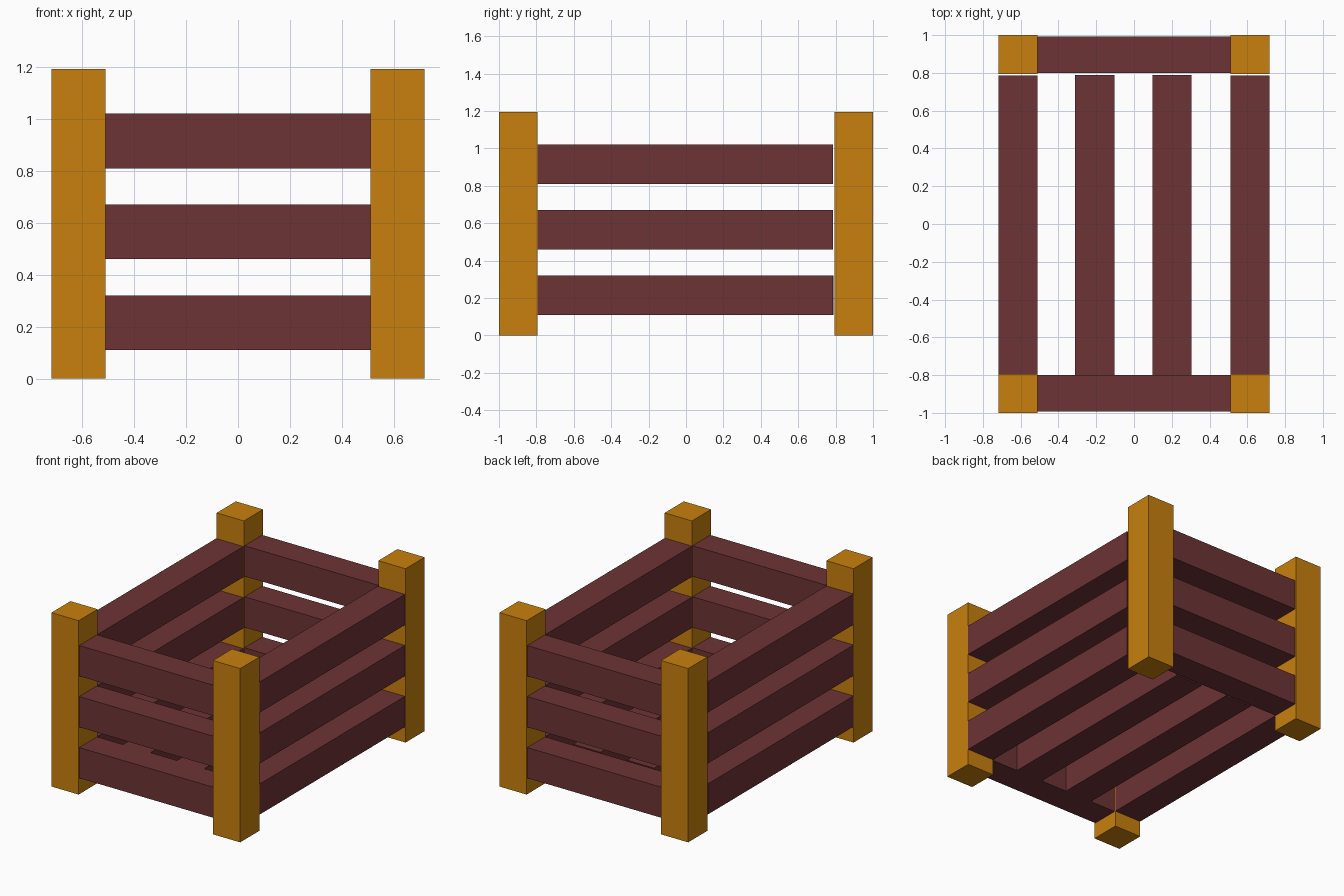
import bpy
from mathutils import Matrix, Vector

if "Cube" in bpy.data.objects:
    bpy.data.objects.remove(bpy.data.objects["Cube"])


def material(name, rgb):
    m = bpy.data.materials.new(name)
    m.diffuse_color = (*rgb, 1.0)
    m.use_nodes = True
    m.node_tree.nodes["Principled BSDF"].inputs["Base Color"].default_value = m.diffuse_color
    return m


ORANGE = material("orange_wood", (0.578, 0.216, 0.0044))
MAROON = material("maroon_wood", (0.153, 0.033, 0.036))


def box(name, lo, hi, mat):
    """Axis-aligned box between two corners."""
    lo, hi = Vector(lo), Vector(hi)
    bpy.ops.mesh.primitive_cube_add(size=1)
    ob = bpy.context.object
    ob.name = name
    ob.data.transform(Matrix.Translation((lo + hi) / 2) @ Matrix.Diagonal((*(hi - lo), 1)))
    ob.data.materials.append(mat)
    return ob


W, IN_X, IN_Y = 0.717, 0.51, 0.793   # half width, inner faces of the posts
BEAM = 0.21                          # beam height
LEVELS = (0.11, 0.46, 0.81)          # underside of each rail row

# Corner posts
for sx, side_x in ((-1, "left"), (1, "right")):
    for sy, side_y in ((-1, "front"), (1, "back")):
        xs = sorted((sx * IN_X, sx * W))
        ys = sorted((sy * IN_Y, sy * 1.0))
        box(f"{side_y}_{side_x}_post", (xs[0], ys[0], 0), (xs[1], ys[1], 1.193), ORANGE)

# Three rows of rails on all four sides
for i, z in enumerate(LEVELS, 1):
    top = z + BEAM
    box(f"front_rail_{i}", (-IN_X, -0.993, z), (IN_X, -0.80, top), MAROON)
    box(f"back_rail_{i}", (-IN_X, 0.80, z), (IN_X, 0.993, top), MAROON)
    box(f"left_rail_{i}", (-W, -IN_Y, z), (-IN_X, 0.786, top), MAROON)
    box(f"right_rail_{i}", (IN_X, -IN_Y, z), (W, 0.786, top), MAROON)

# Floor slats, level with the lowest rails
for name, x in (("left_floor_slat", -0.312), ("right_floor_slat", 0.097)):
    box(name, (x, -0.80, LEVELS[0]), (x + 0.208, 0.788, LEVELS[0] + BEAM), MAROON)
